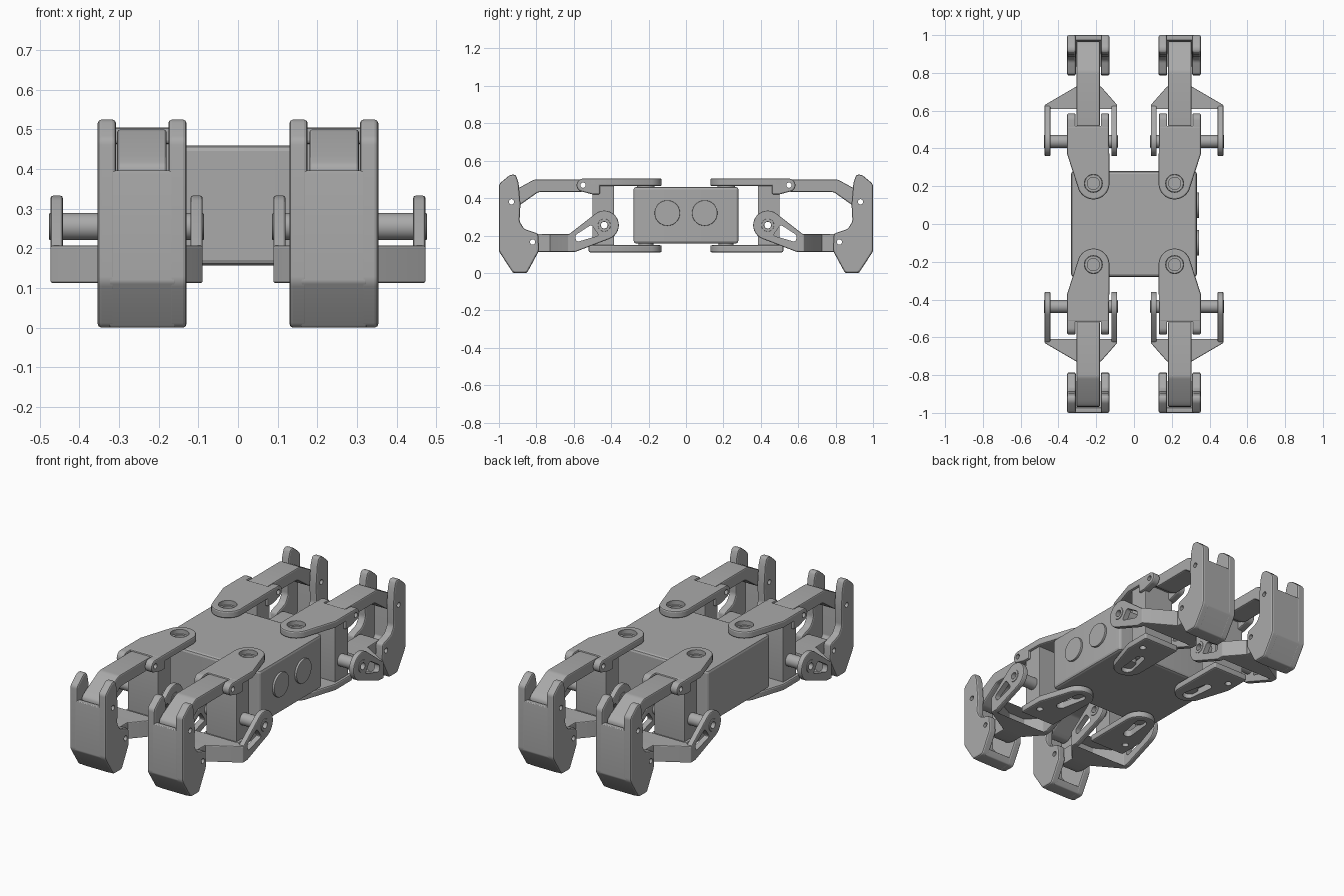
import bpy, bmesh, math
from mathutils import Vector
from mathutils.geometry import convex_hull_2d

cube = bpy.data.objects.get("Cube")
if cube:
    bpy.data.objects.remove(cube, do_unlink=True)

grey = bpy.data.materials.new("grey_plastic")
grey.use_nodes = True
grey.diffuse_color = (0.4, 0.4, 0.4, 1)
grey.node_tree.nodes["Principled BSDF"].inputs["Base Color"].default_value = (0.4, 0.4, 0.4, 1)
parts = []


def circle(a, b, r, n=32):
    return [(a + r * math.cos(2 * math.pi * i / n), b + r * math.sin(2 * math.pi * i / n)) for i in range(n)]


def hull(*groups):
    pts = [Vector(p) for g in groups for p in g]
    return [tuple(pts[i]) for i in convex_hull_2d(pts)]


def rect(a0, a1, b0, b1):
    return [(a0, b0), (a1, b0), (a1, b1), (a0, b1)]


def ccw(pts):
    area = sum(p[0] * q[1] - q[0] * p[1] for p, q in zip(pts, pts[1:] + pts[:1]))
    return [Vector(p) for p in (pts if area > 0 else pts[::-1])]


def rounded(pts, r):
    """Replace each sharp corner of an outline by a short curve."""
    out = []
    for i, p in enumerate(pts):
        u, v = pts[i - 1] - p, pts[(i + 1) % len(pts)] - p
        if r == 0 or (-u).angle(v) < math.radians(20):
            out.append(p)
            continue
        a = p + u.normalized() * min(r, 0.4 * u.length)
        c = p + v.normalized() * min(r, 0.4 * v.length)
        for t in (0, 0.25, 0.5, 0.75, 1):
            out.append(a * (1 - t) ** 2 + p * 2 * t * (1 - t) + c * t * t)
    return out


def inset(pts, d):
    out = []
    for i, p in enumerate(pts):
        e = (p - pts[i - 1]).normalized()
        f = (pts[(i + 1) % len(pts)] - p).normalized()
        n, m = Vector((-e.y, e.x)), Vector((-f.y, f.x))
        out.append(p + (n + m) * (d / max(0.4, 1 + n.dot(m))))
    return out


def prism(name, outline, axis, lo, hi, bevel=0.008, corner=0.0, holes=(), mirror=True):
    """Extrude an outline along x (points are y, z) or z (points are x, y), with rounded rims and holes."""
    bm = bmesh.new()

    def ring(pts, h):
        return [bm.verts.new((h, p[0], p[1]) if axis == "x" else (p[0], p[1], h)) for p in pts]

    def bridge(r, s):
        n = len(r)
        for i in range(n):
            bm.faces.new((r[i], r[(i + 1) % n], s[(i + 1) % n], s[i]))

    pts = rounded(ccw(outline), corner)
    levels = [(lo, bevel), (lo + 0.3 * bevel, 0.3 * bevel), (lo + bevel, 0),
              (hi - bevel, 0), (hi - 0.3 * bevel, 0.3 * bevel), (hi, bevel)]
    rings = [ring(inset(pts, d), h) for h, d in levels]
    for r, s in zip(rings, rings[1:]):
        bridge(r, s)
    cut = [(ring(h, lo), ring(h, hi)) for h in holes]
    for r, s in cut:
        bridge(r, s)
    for k in (0, 1):
        cap = rings[-k]
        if not cut:
            bm.faces.new(cap)
            continue
        edges = [bm.edges.get((l[i - 1], l[i])) for l in [cap] + [c[k] for c in cut] for i in range(len(l))]
        bmesh.ops.triangle_fill(bm, use_beauty=True, edges=edges)
    bmesh.ops.recalc_face_normals(bm, faces=bm.faces[:])
    me = bpy.data.meshes.new(name)
    bm.to_mesh(me)
    bm.free()
    me.materials.append(grey)
    ob = bpy.data.objects.new(name, me)
    bpy.context.collection.objects.link(ob)
    if mirror:
        mod = ob.modifiers.new("four_legs", "MIRROR")
        mod.use_axis = (True, True, False)
        mod.use_mirror_merge = False
    parts.append(ob)
    return ob


# Body with two round plates on one side
prism("body", rect(-0.333, 0.333, -0.28, 0.28), "z", 0.157, 0.46, 0.014, 0.018, mirror=False)
for i, y in enumerate((-0.1, 0.1)):
    prism("side_disc_%d" % (i + 1), circle(y, 0.32, 0.068, 48), "x", 0.32, 0.345, 0.003, mirror=False)

# Hip brackets: plates above and below the body, joined by a block
hip = hull(circle(0.215, 0.215, 0.085), [(0.132, 0.36), (0.132, 0.52), (0.354, 0.52), (0.354, 0.37)])
prism("hip_top_plate", hip, "z", 0.464, 0.505, 0.008, 0.01, [circle(0.215, 0.215, 0.048)])
prism("hip_bottom_plate", hip, "z", 0.11, 0.148, 0.008, 0.01,
      [hull(circle(0.215, 0.2, 0.032), circle(0.235, 0.33, 0.025)), circle(0.3, 0.43, 0.018)])
prism("hip_screw", circle(0.215, 0.215, 0.047), "z", 0.45, 0.482, 0.003, holes=[circle(0.215, 0.215, 0.032)])
prism("hip_lower_pivot", circle(0.215, 0.215, 0.04), "z", 0.13, 0.165, 0.003)
axle = (0.437, 0.255)
prism("hip_block", rect(0.385, 0.5, 0.14, 0.47), "x", 0.15, 0.34, 0.004, 0.006, [circle(*axle, 0.018)])
prism("axle", circle(*axle, 0.034), "x", 0.086, 0.477, 0.003, holes=[circle(*axle, 0.019)])
pin = (0.55, 0.469)
ear = hull(circle(*pin, 0.035), [(0.46, 0.504), (0.5, 0.42), (0.46, 0.42)])
for side, x0, x1 in (("inner", 0.132, 0.176), ("outer", 0.309, 0.354)):
    prism("hip_ear_" + side, ear, "x", x0, x1, 0.007, 0.008, [circle(*pin, 0.014)])

# Upper link, bent down into the foot slot
ankle = (0.933, 0.38)
upper = [(0.517, 0.5), (0.81, 0.5), (0.935, 0.432), (0.965, 0.41), (0.97, 0.37), (0.95, 0.345),
         (0.915, 0.347), (0.885, 0.365), (0.79, 0.432), (0.56, 0.432), (0.517, 0.455)]
prism("upper_link", upper, "x", 0.18, 0.305, 0.007, 0.012, [circle(*pin, 0.014), circle(*ankle, 0.014)])

# Lower link: two slotted arms, a yoke and a tongue
arm = hull(circle(*axle, 0.078), [(0.625, 0.207), (0.625, 0.113), (0.59, 0.113)])
slot = rounded(ccw([(0.595, 0.2), (0.505, 0.258), (0.465, 0.2), (0.585, 0.165)]), 0.015)
for side, x0, x1 in (("inner", 0.089, 0.12), ("outer", 0.442, 0.473)):
    prism("lower_arm_" + side, arm, "x", x0, x1, 0.006, 0.004, [circle(*axle, 0.033), slot])
yoke = [(0.473, 0.605), (0.473, 0.63), (0.305, 0.728), (0.175, 0.728), (0.089, 0.63), (0.089, 0.605),
        (0.12, 0.605), (0.12, 0.617), (0.188, 0.692), (0.292, 0.692), (0.442, 0.613), (0.442, 0.605)]
prism("lower_yoke", yoke, "z", 0.113, 0.207, 0.005, 0.004)
knee = (0.82, 0.165)
tongue = hull(circle(*knee, 0.044), [(0.695, 0.207), (0.695, 0.113), (0.8, 0.113)])
prism("lower_tongue", tongue, "x", 0.18, 0.305, 0.005, 0.0, [circle(*knee, 0.014)])

# Foot: two side plates joined by a front wall and sole
plate = [(0.91, 0.525), (0.94, 0.525), (1.0, 0.475), (1.0, 0.115), (0.925, 0.0), (0.85, 0.0), (0.785, 0.12),
         (0.79, 0.21), (0.865, 0.235), (0.89, 0.275), (0.885, 0.37), (0.895, 0.48)]
for side, x0, x1 in (("inner", 0.13, 0.176), ("outer", 0.308, 0.354)):
    prism("foot_side_" + side, plate, "x", x0, x1, 0.009, 0.014, [circle(*ankle, 0.014), circle(*knee, 0.014)])
wall = [(0.9995, 0.396), (0.9995, 0.115), (0.925, 0.0005), (0.85, 0.0005), (0.832, 0.035),
        (0.9, 0.06), (0.972, 0.15), (0.972, 0.396)]
prism("foot_wall", wall, "x", 0.16, 0.324, 0.002, 0.006)

# Smooth round surfaces, keep edges crisp
bpy.ops.object.select_all(action="DESELECT")
for ob in parts:
    ob.select_set(True)
bpy.context.view_layer.objects.active = parts[0]
bpy.ops.object.shade_smooth_by_angle(angle=math.radians(20))
